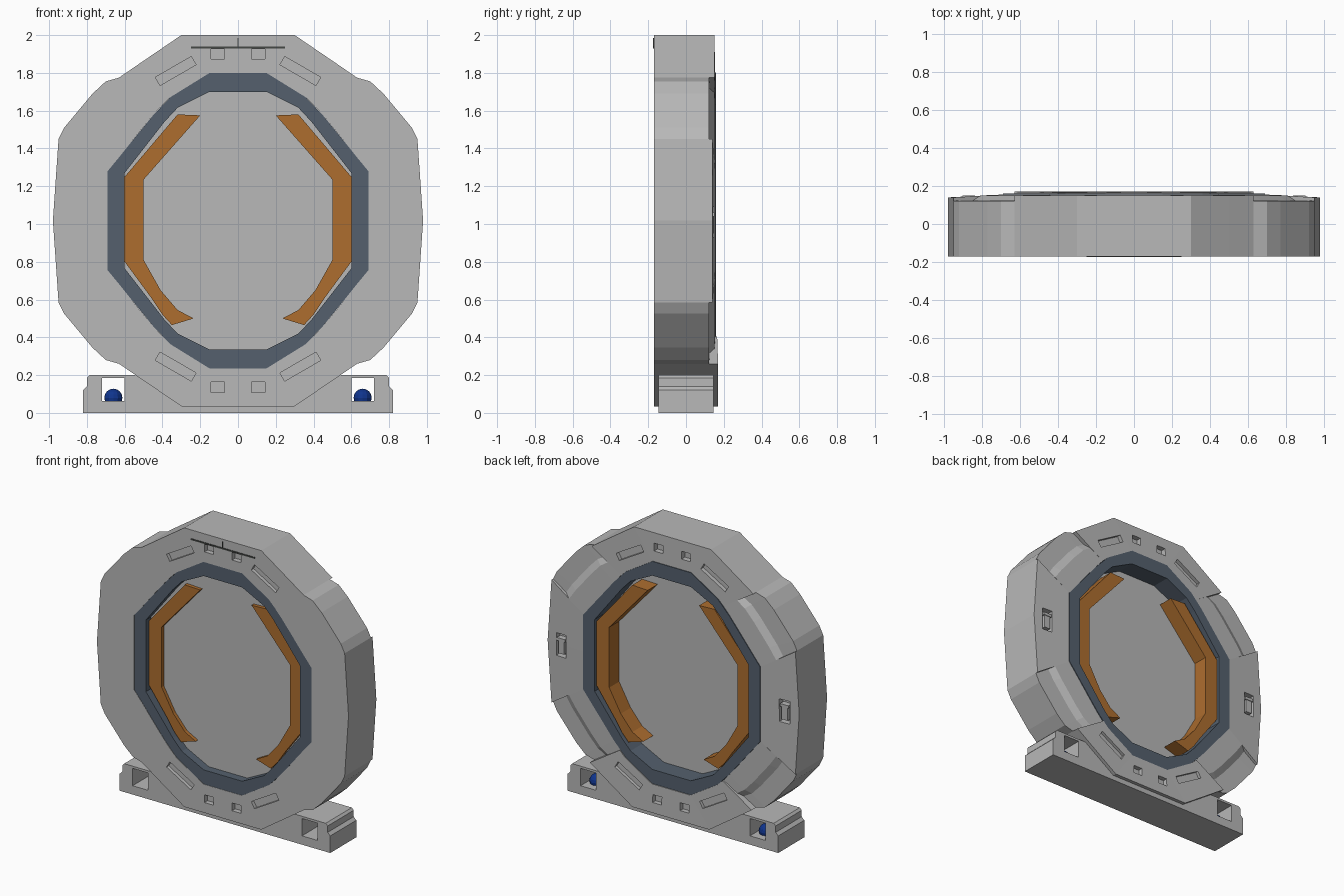
import bpy, bmesh, math
from mathutils import Matrix, Vector

if "Cube" in bpy.data.objects:
    bpy.data.objects.remove(bpy.data.objects["Cube"])


def material(name, col):
    m = bpy.data.materials.new(name)
    m.diffuse_color = (*col, 1)
    m.use_nodes = True
    m.node_tree.nodes["Principled BSDF"].inputs["Base Color"].default_value = m.diffuse_color
    return m


GREY = material("light grey", (0.48, 0.48, 0.48))
SLATE = material("slate blue", (0.09, 0.118, 0.155))
ORANGE = material("orange", (0.42, 0.155, 0.028))
BLUE = material("deep blue", (0.005, 0.035, 0.27))
DARK = material("dark grey", (0.06, 0.065, 0.06))
ZC = 2.035  # upper and lower halves are reflections: z -> ZC - z


def finish(name, bm, mat):
    bmesh.ops.recalc_face_normals(bm, faces=bm.faces)
    me = bpy.data.meshes.new(name)
    bm.to_mesh(me)
    bm.free()
    me.materials.append(mat)
    ob = bpy.data.objects.new(name, me)
    bpy.context.collection.objects.link(ob)
    return ob


def strip(name, outer, inner, section, mat, closed=False):
    """Sweep a cross-section of (t from outer to inner, y) along two outlines."""
    bm = bmesh.new()
    rows = [[bm.verts.new((o[0] + (i[0] - o[0]) * t, y, o[1] + (i[1] - o[1]) * t))
             for t, y in section] for o, i in zip(outer, inner)]
    k, n = len(section), len(rows)
    for a in range(n if closed else n - 1):
        r, q = rows[a], rows[(a + 1) % n]
        for j in range(k):
            bm.faces.new((r[j], r[(j + 1) % k], q[(j + 1) % k], q[j]))
    if not closed:
        bm.faces.new(rows[0])
        bm.faces.new(rows[-1])
    return finish(name, bm, mat)


def prism(name, pts, y0, y1, mat):
    bm = bmesh.new()
    f = bm.faces.new([bm.verts.new((x, y0, z)) for x, z in pts])
    top = bmesh.ops.extrude_face_region(bm, geom=[f])["geom"]
    bmesh.ops.translate(bm, vec=(0, y1 - y0, 0),
                        verts=[v for v in top if isinstance(v, bmesh.types.BMVert)])
    return finish(name, bm, mat)


def boxes(name, items, mat):
    """items: (centre, size, angle about y in degrees)"""
    bm = bmesh.new()
    for c, s, a in items:
        m = (Matrix.Translation(c) @ Matrix.Rotation(math.radians(a), 4, 'Y')
             @ Matrix.Diagonal((*s, 1)))
        bmesh.ops.create_cube(bm, size=1, matrix=m)
    return finish(name, bm, mat)


def cut(ob, items):
    c = boxes("cutter", items, GREY)
    c.hide_render = True
    mod = ob.modifiers.new("cut", 'BOOLEAN')
    mod.operation, mod.solver, mod.object = 'DIFFERENCE', 'EXACT', c
    bpy.context.view_layer.objects.active = ob
    bpy.ops.object.modifier_apply(modifier=mod.name)
    bpy.data.objects.remove(c)


def mx(pts):
    return [(-x, z) for x, z in pts]


def mz(pts):
    return [(x, ZC - z) for x, z in pts]


def across(pts):  # add the left half of a right-half outline
    return mx(pts)[::-1] + pts


def around(pts):  # full loop from one quarter
    half = pts + mz(pts)[::-1]
    return half + mx(half)[::-1]


F = -0.17
# top and bottom ring segments, with slots and pockets on both faces
cap_o = across([(.3, 2.0), (.5, 1.864), (.63, 1.775)])
cap_i = across([(.15, 1.8), (.36, 1.67), (.40, 1.63)])
for name, fn, d, yo, yi in (("top_segment", list, 1, .15, .155),
                            ("bottom_segment", mz, -1, .17, .165)):
    seg = strip(name, fn(cap_o), fn(cap_i), [(0, F), (1, F), (1, yi), (0, yo)], GREY)
    holes = []
    for s in (1, -1):
        for y in (F, yo):
            z = 1.81 if d > 0 else ZC - 1.79
            holes.append(((s * .33, y, z), (.22, .05, .05), s * d * 30))
            z = 1.9 if d > 0 else ZC - 1.9
            holes.append(((s * .107, y, z), (.07, .07, .055), 0))
    cut(seg, holes)

# corner and side ring segments
cor_o = [(.63, 1.775), (.70, 1.755), (.77, 1.69), (.92, 1.51), (.95, 1.45)]
cor_i = [(.40, 1.63), (.45, 1.575), (.52, 1.49), (.62, 1.365), (.69, 1.28)]
cor_sec = [(0, F), (1, F), (1, .155), (.55, .15), (.4, .125), (0, .122)]
side_o = [(.95, 1.45), (.98, ZC / 2), (.95, ZC - 1.45)]
side_i = [(.69, 1.28), (.69, ZC / 2), (.69, ZC - 1.28)]
for s, label, fx in ((1, "right", list), (-1, "left", mx)):
    strip("upper_corner_" + label, fx(cor_o), fx(cor_i), cor_sec, GREY)
    strip("lower_corner_" + label, fx(mz(cor_o)), fx(mz(cor_i)), cor_sec, GREY)
    side = strip("side_segment_" + label, fx(side_o), fx(side_i),
                 [(0, F), (1, F), (1, .155), (0, .14)], GREY)
    cut(side, [((s * .87, .15, 1.01), (.08, .09, .16), 0)])
    boxes("side_clasp_" + label, [((s * .87, .12, 1.0), (.045, .05, .10), 0),
                                  ((s * .87, .13, 1.05), (.065, .04, .02), 0)], GREY)

# slate inner ring and the panel that closes it
ring_o = around([(.15, 1.8), (.36, 1.67), (.45, 1.575), (.69, 1.28)])
ring_i = around([(.15, 1.70), (.32, 1.615), (.39, 1.54), (.60, 1.27)])
strip("inner_ring", ring_o, ring_i, [(0, -.168), (1, -.168), (1, .16), (0, .16)],
      SLATE, True)
prism("centre_panel", ring_i, -.11, .03, GREY)

# orange curved bars inside the ring
bar_o = [(.32, 1.58), (.6, 1.25), (.6, .80), (.46, .61), (.40, .52), (.35, .465)]
bar_i = [(.20, 1.575), (.5, 1.235), (.5, .81), (.41, .65), (.32, .545), (.235, .50)]
bar_sec = [(0, -.135), (1, -.135), (1, .14), (0, .14)]
strip("orange_bar_right", bar_o, bar_i, bar_sec, ORANGE)
strip("orange_bar_left", mx(bar_o), mx(bar_i), bar_sec, ORANGE)

# dark strip with a centre mark at the top of the front face
boxes("front_strip", [((0, F, 1.935), (.5, .008, .010), 0),
                      ((0, F, 1.962), (.006, .008, .044), 0)], DARK)

# base with a square window at each end
base = prism("base", across([(.28, .045), (.52, .2), (.785, .2), (.80, .185), (.80, .14),
                             (.82, .12), (.82, 0)]), -.145, .145, GREY)
cut(base, [((s * .66, 0, .123), (.12, .4, .122), 0) for s in (1, -1)])

# blue domes in the windows
for s, label in ((1, "right"), (-1, "left")):
    bm = bmesh.new()
    bmesh.ops.create_uvsphere(bm, u_segments=12, v_segments=8, radius=.048,
                              matrix=Matrix.Translation(Vector((s * .66, .05, .08))))
    finish("blue_dome_" + label, bm, BLUE)
